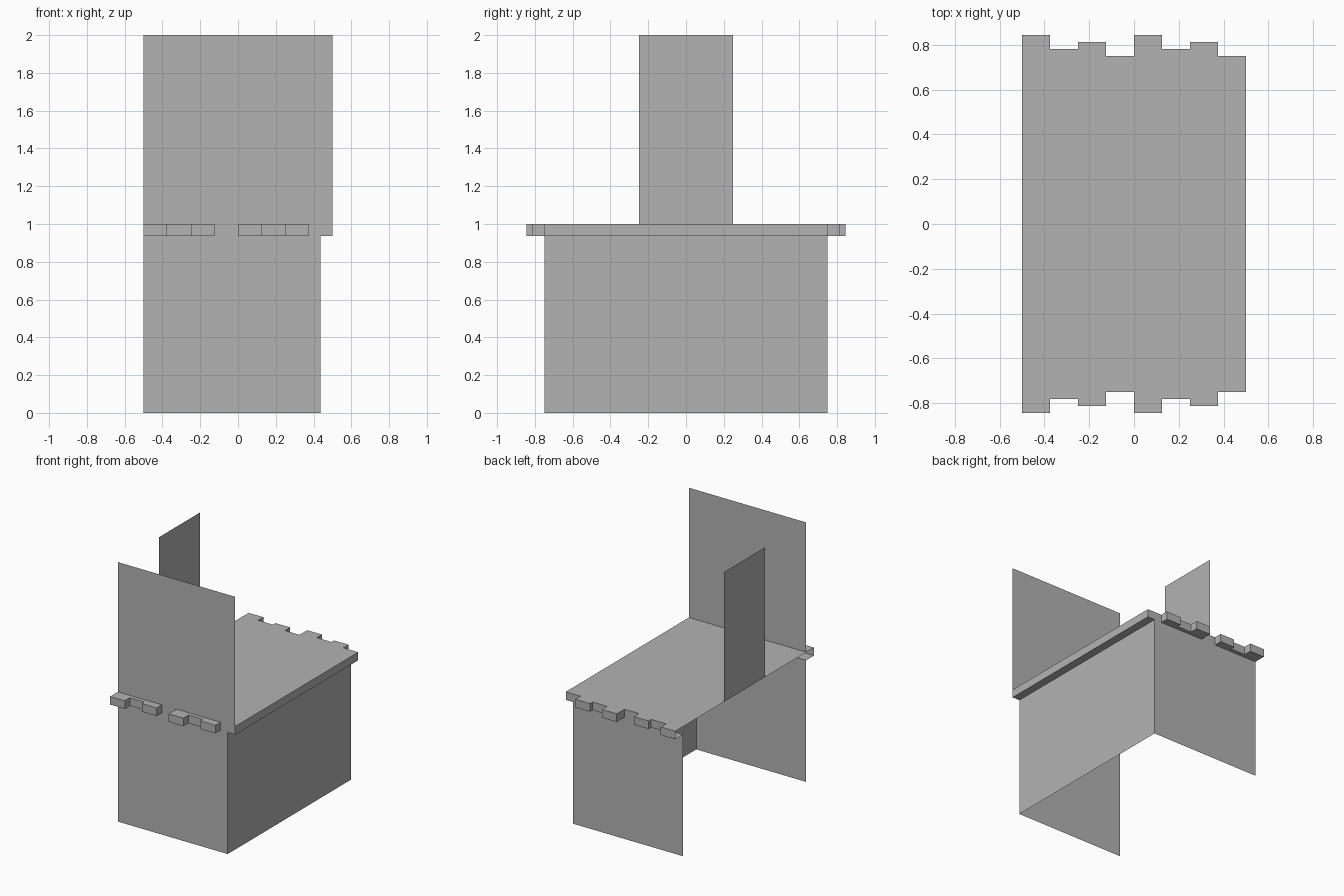
import bpy
import bmesh

if "Cube" in bpy.data.objects:
    bpy.data.objects.remove(bpy.data.objects["Cube"])

grey = bpy.data.materials.new("plain_grey")
grey.diffuse_color = (0.45, 0.45, 0.45, 1)
grey.use_nodes = True
grey.node_tree.nodes["Principled BSDF"].inputs["Base Color"].default_value = grey.diffuse_color

LOW, TOP = 0.9375, 1.0        # underside and top of the slab
EDGE = 0.75                   # half depth of the slab without its teeth
STEP = 0.125                  # width of one tooth
TEETH = [0.09375, 0.03125, 0.0625, 0] * 2
LEFT, LEG_X, RIGHT = -0.5, 0.4375, 0.5


def make_object(name, faces):
    """Build an open surface from a list of polygons, joining shared corners."""
    bm = bmesh.new()
    for corners in faces:
        bm.faces.new([bm.verts.new(c) for c in corners])
    bmesh.ops.remove_doubles(bm, verts=bm.verts, dist=0.0005)
    mesh = bpy.data.meshes.new(name)
    bm.to_mesh(mesh)
    bm.free()
    mesh.materials.append(grey)
    obj = bpy.data.objects.new(name, mesh)
    bpy.context.collection.objects.link(obj)
    return obj


def panel_y(x0, x1, y, z0, z1):
    """Upright sheet across x, facing away from the centre."""
    quad = [(x0, y, z0), (x1, y, z0), (x1, y, z1), (x0, y, z1)]
    return quad if y < 0 else quad[::-1]


def panel_x(x, y0, y1, z0, z1):
    """Upright sheet across y, facing away from the centre."""
    quad = [(x, y0, z0), (x, y1, z0), (x, y1, z1), (x, y0, z1)]
    return quad if x > 0 else quad[::-1]


# stepped front outline of the slab, left to right
front = []
for i, depth in enumerate(TEETH):
    x = LEFT + i * STEP
    for px in (x, x + STEP):
        point = (px, -EDGE - depth)
        if not front or front[-1] != point:
            front.append(point)
back = [(x, -y) for x, y in reversed(front)]
outline = front + back

# slab top and toothed rim, left open along the left side
make_object("slab_top", [[(x, y, TOP) for x, y in outline]])
make_object("slab_rim", [
    [(*a, LOW), (*b, LOW), (*b, TOP), (*a, TOP)]
    for a, b in zip(outline, outline[1:])])

# undersides of the teeth and of the right overhang
under = [[(LEG_X, -EDGE, LOW), (LEG_X, EDGE, LOW),
          (RIGHT, EDGE, LOW), (RIGHT, -EDGE, LOW)]]
for i, depth in enumerate(TEETH):
    if depth:
        a, b = LEFT + i * STEP, LEFT + (i + 1) * STEP
        for s in (-1, 1):
            quad = [(a, s * EDGE, LOW), (b, s * EDGE, LOW),
                    (b, s * (EDGE + depth), LOW), (a, s * (EDGE + depth), LOW)]
            under.append(quad if s < 0 else quad[::-1])
make_object("slab_underside", under)

# thin sheets below the slab
make_object("front_lower_panel", [panel_y(LEFT, LEG_X, -EDGE, 0, LOW)])
make_object("back_lower_panel", [panel_y(LEFT, LEG_X, EDGE, 0, LOW)])
make_object("right_lower_panel", [panel_x(LEG_X, -EDGE, EDGE, 0, LOW)])

# thin sheets standing on the slab
make_object("front_upper_panel", [panel_y(LEFT, RIGHT, -EDGE, TOP, 2)])
make_object("left_upper_panel", [panel_x(LEFT, -0.25, 0.25, TOP, 2)])
